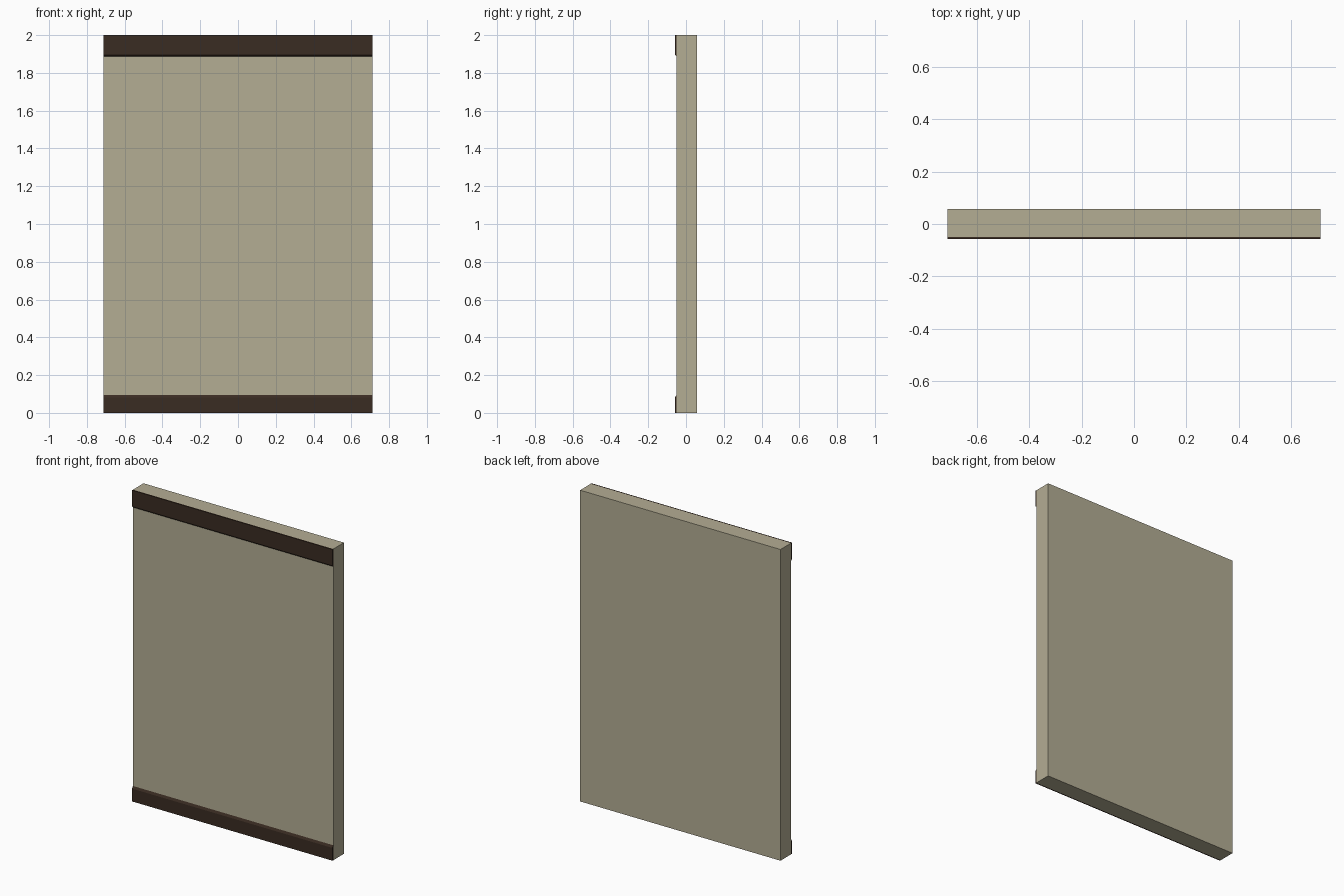
import bpy

if "Cube" in bpy.data.objects:
    bpy.data.objects.remove(bpy.data.objects["Cube"])

HALF_W = 0.7125
FRONT, WALL_FRONT, BACK = -0.058, -0.0495, 0.058


def material(name, color):
    mat = bpy.data.materials.new(name)
    mat.diffuse_color = (*color, 1)
    mat.use_nodes = True
    mat.node_tree.nodes["Principled BSDF"].inputs["Base Color"].default_value = mat.diffuse_color
    return mat


def extrude_x(name, profile, mat):
    """Sweep a (y, z) profile across the full width of the wall."""
    n = len(profile)
    verts = [(x, y, z) for x in (-HALF_W, HALF_W) for y, z in profile]
    faces = [tuple(reversed(range(n))), tuple(range(n, 2 * n))]
    faces += [(i, (i + 1) % n, n + (i + 1) % n, n + i) for i in range(n)]
    mesh = bpy.data.meshes.new(name)
    mesh.from_pydata(verts, [], faces)
    mesh.materials.append(mat)
    obj = bpy.data.objects.new(name, mesh)
    bpy.context.collection.objects.link(obj)
    return obj


plaster = material("beige plaster", (0.456, 0.418, 0.296))
wood = material("dark brown wood", (0.042, 0.025, 0.016))

# Wall slab
extrude_x("wall_panel", [(WALL_FRONT, 0), (BACK, 0), (BACK, 2), (WALL_FRONT, 2)], plaster)

# Baseboard with a bevelled upper edge
extrude_x("baseboard", [(FRONT, 0), (WALL_FRONT, 0), (WALL_FRONT, 0.096), (FRONT, 0.082)], wood)

# Crown strip with a bevelled lower edge
extrude_x("crown_strip", [(FRONT, 1.895), (WALL_FRONT, 1.887), (WALL_FRONT, 2), (FRONT, 2)], wood)
